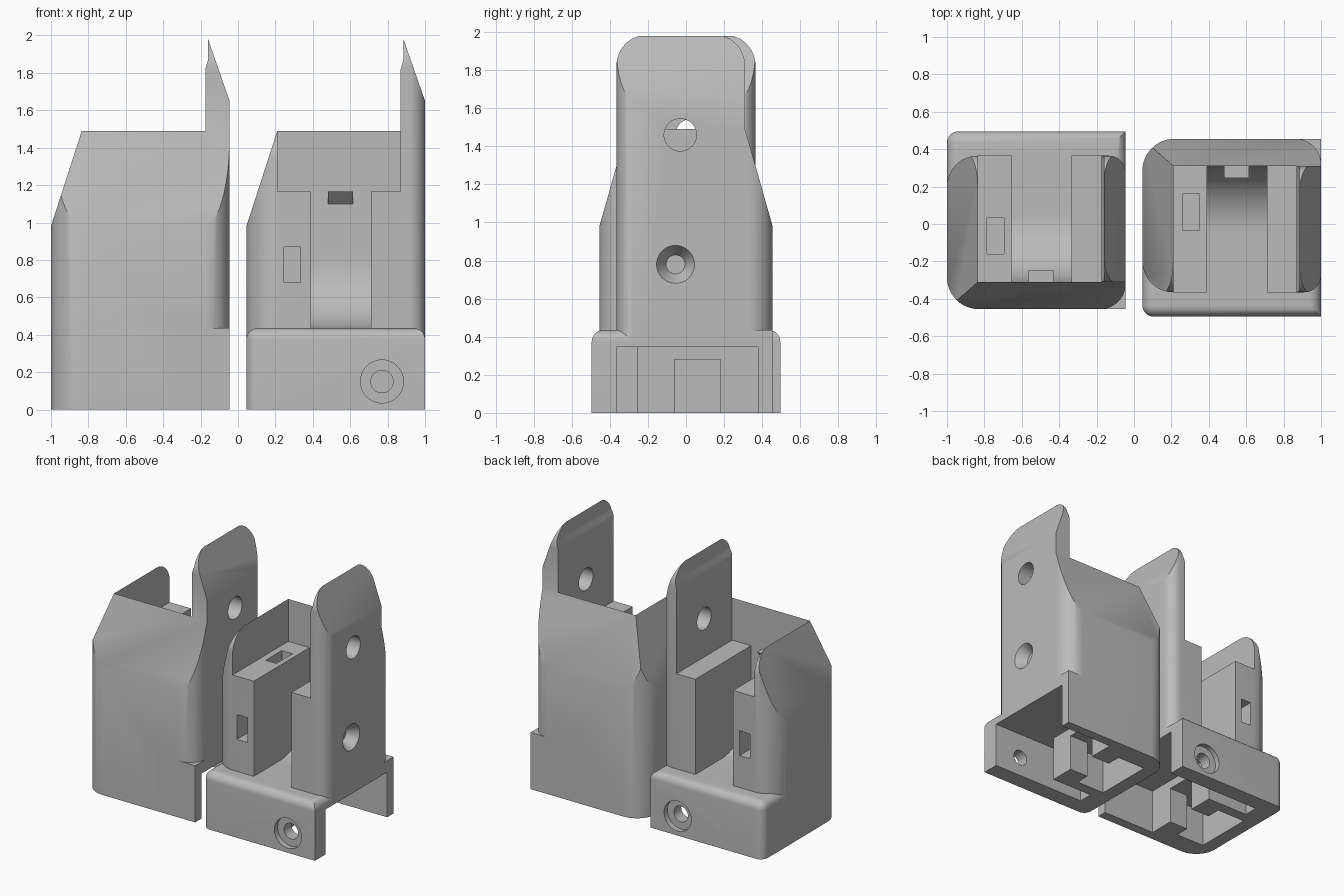
import bpy, bmesh, math
from mathutils import Matrix

if "Cube" in bpy.data.objects:
    bpy.data.objects.remove(bpy.data.objects["Cube"])

grey = bpy.data.materials.new("plain grey")
grey.diffuse_color = (0.5, 0.5, 0.5, 1)
grey.use_nodes = True
grey.node_tree.nodes["Principled BSDF"].inputs["Base Color"].default_value = grey.diffuse_color


def to_object(name, bm):
    bmesh.ops.recalc_face_normals(bm, faces=bm.faces)
    me = bpy.data.meshes.new(name)
    bm.to_mesh(me)
    bm.free()
    ob = bpy.data.objects.new(name, me)
    bpy.context.collection.objects.link(ob)
    return ob


def prism(name, pts, axis, lo, hi):
    """Extrude a 2D outline along an axis (x: yz, y: xz, z: xy outline)."""
    place = {'x': lambda a, b, t: (t, a, b), 'y': lambda a, b, t: (a, t, b),
             'z': lambda a, b, t: (a, b, t)}[axis]
    bm = bmesh.new()
    low = [bm.verts.new(place(a, b, lo)) for a, b in pts]
    high = [bm.verts.new(place(a, b, hi)) for a, b in pts]
    bm.faces.new(low)
    bm.faces.new(high)
    n = len(pts)
    for i in range(n):
        j = (i + 1) % n
        bm.faces.new((low[i], low[j], high[j], high[i]))
    return to_object(name, bm)


def box(name, x0, x1, y0, y1, z0, z1):
    return prism(name, [(x0, y0), (x1, y0), (x1, y1), (x0, y1)], 'z', z0, z1)


def arc(cx, cy, r, a0, a1, n=12):
    return [(cx + r * math.cos(math.radians(a0 + (a1 - a0) * i / n)),
             cy + r * math.sin(math.radians(a0 + (a1 - a0) * i / n))) for i in range(n + 1)]


def cone(name, axis, a, b, lo, hi, r_lo, r_hi):
    """Round cutter along x or y, centred on the other two coordinates."""
    bm = bmesh.new()
    bmesh.ops.create_cone(bm, cap_ends=True, segments=40, radius1=r_lo, radius2=r_hi, depth=hi - lo)
    mid = (lo + hi) / 2
    if axis == 'x':
        m = Matrix.Translation((mid, a, b)) @ Matrix.Rotation(math.pi / 2, 4, 'Y')
    else:
        m = Matrix.Translation((a, mid, b)) @ Matrix.Rotation(-math.pi / 2, 4, 'X')
    bm.transform(m)
    return to_object(name, bm)


def combine(ob, other, op):
    mod = ob.modifiers.new(op, 'BOOLEAN')
    mod.operation, mod.object, mod.solver = op, other, 'EXACT'
    me = bpy.data.meshes.new_from_object(ob.evaluated_get(bpy.context.evaluated_depsgraph_get()))
    ob.modifiers.clear()
    ob.data = me
    bpy.data.objects.remove(other)


# body with rounded upright corners
half = prism("open_side_front_half",
             arc(.21, -.20, .165, 180, 270) + arc(.91, -.275, .09, 270, 360)
             + arc(.865, .32, .135, 0, 90) + arc(.215, .285, .17, 90, 180), 'z', 0, 2.1)

# side outline: sloped left shoulder and pointed tower
combine(half, prism("side_outline", [
    (-.1, -.1), (1.1, -.1), (1.1, 1.363), (.885, 1.98), (.885, 1.87), (.87, 1.82),
    (.87, 1.49), (.21, 1.49), (.045, .98), (-.1, .98)], 'y', -1, 1), 'INTERSECT')
# end outline: sloped back and rounded tower top
combine(half, prism("end_outline", [
    (-.6, -.1), (.6, -.1), (.6, .98), (.455, .98), (.31, 1.49)]
    + arc(.15, 1.825, .16, 0, 90) + arc(-.205, 1.825, .16, 90, 180) + [(-.6, 1.825)],
    'x', -.2, 1.2), 'INTERSECT')
# rounded front corner of the left wall
combine(half, prism("wall_corner", arc(-.2, 1.325, .165, 90, 180)
                    + [(-.5, 1.325), (-.5, 1.6), (-.2, 1.6)], 'x', -.1, .5), 'DIFFERENCE')
# upper opening and central channel with a curved floor
combine(half, box("upper_opening", .21, .87, -1, .31, 1.165, 2.2), 'DIFFERENCE')
combine(half, prism("channel", [(-1, .435)] + arc(-.05, .795, .36, 270, 360, 20)
                    + [(.31, 1.3), (-1, 1.3)], 'x', .39, .71), 'DIFFERENCE')

# wedge tab on the back wall
combine(half, prism("tab", [(.245, 1.165), (.33, 1.165), (.33, 1.08)], 'x', .48, .615), 'UNION')

# front lip with softened edges
lip = box("lip", .045, 1, -.495, -.2, 0, .435)
bm = bmesh.new()
bm.from_mesh(lip.data)
soft = []
for e in bm.edges:
    mid = (e.verts[0].co + e.verts[1].co) / 2
    top, front, left, right = mid.z > .43, mid.y < -.49, mid.x < .05, mid.x > .99
    if top and (front or left or right) or front and left:
        soft.append(e)
bmesh.ops.bevel(bm, geom=soft, offset=.06, segments=8, profile=.5, affect='EDGES')
bm.to_mesh(lip.data)
bm.free()
combine(half, lip, 'UNION')
# square foot at the back of the tower
combine(half, box("foot", .7, 1, .1, .455, 0, .435), 'UNION')

# underside cavity: open bay, side gap, keyed slot and pocket
combine(half, box("bay", .55, 1.2, -.365, .38, -.2, .345), 'DIFFERENCE')
combine(half, box("side_gap", .2, .6, -.365, -.255, -.2, .345), 'DIFFERENCE')
combine(half, box("key_slot", .3, .6, -.06, .18, -.2, .28), 'DIFFERENCE')
combine(half, box("key_pocket", .15, .39, -.17, .29, -.2, .28), 'DIFFERENCE')

# screw holes in lip and tower
combine(half, cone("lip_bore", 'y', .77, .15, -.6, -.3, .06, .06), 'DIFFERENCE')
combine(half, cone("lip_counterbore", 'y', .77, .15, -.6, -.455, .115, .115), 'DIFFERENCE')
combine(half, cone("tower_hole", 'x', -.03, 1.46, .8, 1.2, .085, .085), 'DIFFERENCE')
combine(half, cone("screw_bore", 'x', -.055, .78, .25, 1.2, .05, .05), 'DIFFERENCE')
combine(half, cone("countersink", 'x', -.055, .78, .92, 1.02, .05, .112), 'DIFFERENCE')

# nut pockets in the left block
combine(half, box("front_pocket", .246, .335, -.6, .06, .68, .87), 'DIFFERENCE')
combine(half, box("top_pocket", .26, .35, -.035, .16, .95, 1.3), 'DIFFERENCE')

# mirrored partner half
bm = bmesh.new()
bm.from_mesh(half.data)
bm.transform(Matrix.Translation((-1.045, 0, 0)) @ Matrix.Diagonal((1, -1, 1, 1)))
bmesh.ops.reverse_faces(bm, faces=bm.faces)
partner = to_object("open_side_back_half", bm)

for ob in (half, partner):
    ob.data.materials.clear()
    ob.data.materials.append(grey)
    bpy.ops.object.select_all(action='DESELECT')
    ob.select_set(True)
    bpy.context.view_layer.objects.active = ob
    bpy.ops.object.shade_smooth_by_angle(angle=math.radians(30))
